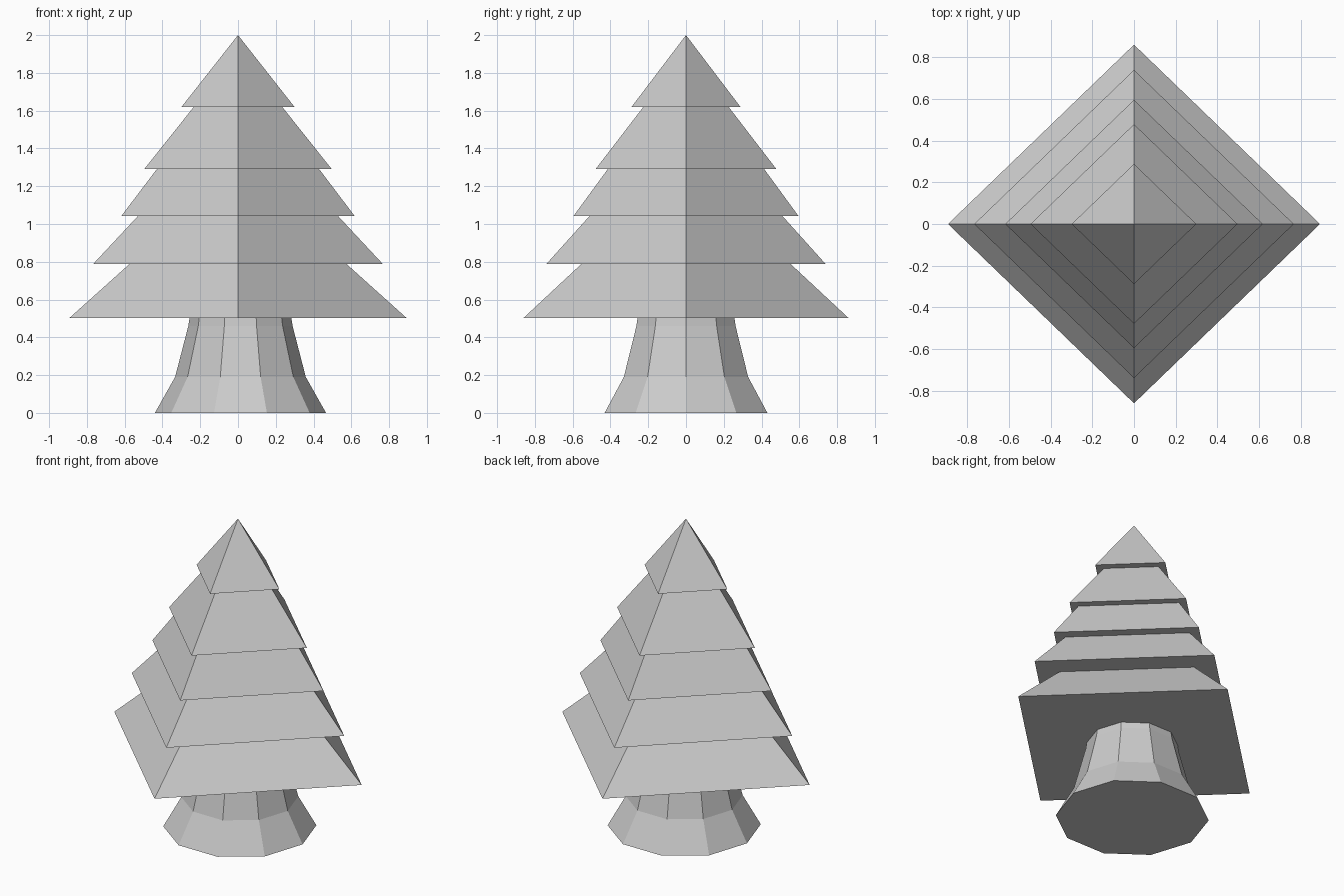
import bpy, bmesh
from math import cos, sin, tau

if "Cube" in bpy.data.objects:
    bpy.data.objects.remove(bpy.data.objects["Cube"])


def loft(name, sides, rings, cx=0.0, y_scale=1.0):
    """Closed stack of polygon rings given as (radius, z); radius 0 makes a tip."""
    bm = bmesh.new()
    loops = []
    for r, z in rings:
        n = sides if r > 0 else 1
        loops.append([bm.verts.new((cx + r * cos(tau * i / sides),
                                    y_scale * r * sin(tau * i / sides), z))
                      for i in range(n)])
    for a, b in zip(loops, loops[1:]):
        for i in range(sides):
            j = (i + 1) % sides
            if len(b) == 1:
                bm.faces.new((a[i], a[j], b[0]))
            else:
                bm.faces.new((a[i], a[j], b[j], b[i]))
    bm.faces.new(loops[0][::-1])
    if len(loops[-1]) > 1:
        bm.faces.new(loops[-1])
    bmesh.ops.recalc_face_normals(bm, faces=bm.faces)
    mesh = bpy.data.meshes.new(name)
    bm.to_mesh(mesh)
    bm.free()
    obj = bpy.data.objects.new(name, mesh)
    bpy.context.collection.objects.link(obj)
    return obj


# Flared ten-sided trunk
loft("trunk", 10, [(0.453, 0), (0.346, 0.19), (0.276, 0.46), (0.267, 0.52)], cx=0.013)

# Five four-sided foliage tiers: bottom radius, bottom z, top radius
tiers = [(0.893, 0.502, 0.575), (0.767, 0.788, 0.53), (0.618, 1.042, 0.43),
         (0.497, 1.29, 0.234), (0.299, 1.62, 0.0)]
tops = [t[1] for t in tiers[1:]] + [2.0]
for k, ((r0, z0, r1), z1) in enumerate(zip(tiers, tops), 1):
    loft(f"foliage_tier_{k}", 4, [(r0, z0), (r1, z1)], y_scale=0.964)
